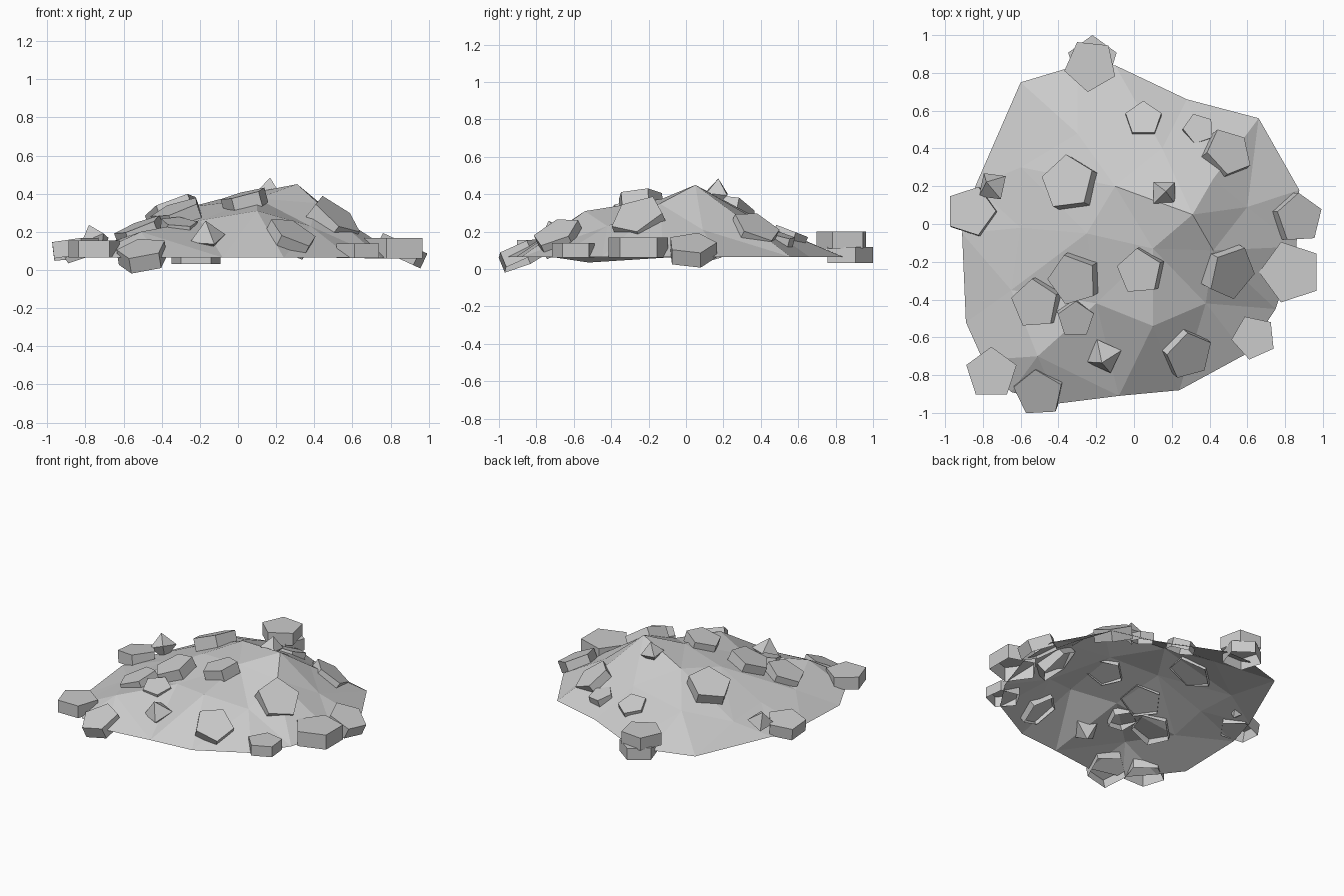
import bpy, bmesh, math
from mathutils import Vector, Matrix
from mathutils.geometry import delaunay_2d_cdt

if "Cube" in bpy.data.objects:
    bpy.data.objects.remove(bpy.data.objects["Cube"])


def add_object(name, bm):
    mesh = bpy.data.meshes.new(name)
    bm.to_mesh(mesh)
    bm.free()
    obj = bpy.data.objects.new(name, mesh)
    bpy.context.collection.objects.link(obj)
    return obj


# Mound: faceted open shell, triangulated from a rim and a few ridge points
rim = [(-.60, .75), (-.30, .84), (-.10, .84), (.28, .66), (.66, .56), (.875, .18),
       (.86, -.12), (.75, -.45), (.59, -.69), (.24, -.88), (-.08, -.91),
       (-.40, -.95), (-.65, -.89), (-.80, -.72), (-.89, -.52), (-.91, -.05), (-.84, .20)]
ridge = [(.31, .05, .45), (.10, -.13, .375), (-.10, .20, .37), (.10, -.54, .31),
         (-.51, -.70, .20), (-.30, .48, .22), (.60, .09, .21), (.42, -.14, .35),
         (.42, .24, .31), (.15, .40, .25), (-.60, -.02, .17), (-.25, -.05, .33),
         (-.20, -.42, .26), (.38, -.42, .23), (-.60, .30, .15), (-.65, -.35, .15)]
points = [(x, y, .035 if (x, y) == (-.89, -.52) else .065) for x, y in rim] + ridge
n = len(rim)
flat, _, tris, *_ = delaunay_2d_cdt([Vector(p[:2]) for p in points],
                                    [(i, (i + 1) % n) for i in range(n)], [], 1, 1e-5)
bm = bmesh.new()
verts = [bm.verts.new(p) for p in points]
for t in tris:
    bm.faces.new([verts[i] for i in t])
bm.normal_update()
for f in bm.faces:
    if f.normal.z < 0:
        f.normal_flip()
add_object("mound", bm)


def tilt(x, y, z, nx, ny, turn):
    """Place a part at a point, leaning along (nx, ny), turned about its own axis."""
    normal = Vector((nx, ny, math.sqrt(1 - nx * nx - ny * ny)))
    lean = Vector((0, 0, 1)).rotation_difference(normal).to_matrix().to_4x4()
    return Matrix.Translation((x, y, z)) @ lean @ Matrix.Rotation(math.radians(turn), 4, 'Z')


def slab(name, up, down, x, y, z, r, turn, nx=0, ny=0):
    """Five-sided stone with an open underside."""
    bm = bmesh.new()
    ring = [(r * math.cos(a * math.tau / 5), r * math.sin(a * math.tau / 5)) for a in range(5)]
    low, top = [[bm.verts.new((u, v, h * r)) for u, v in ring] for h in (-down, up)]
    bm.faces.new(top)
    for i in range(5):
        j = (i + 1) % 5
        bm.faces.new((low[i], low[j], top[j], top[i]))
    bm.transform(tilt(x, y, z, nx, ny, turn))
    add_object(name, bm)


def crystal(name, x, y, z, r, turn, nx=0, ny=0):
    bm = bmesh.new()
    for r1, r2, s in ((r, 0, 1), (0, r, -1)):
        bmesh.ops.create_cone(bm, segments=4, radius1=r1, radius2=r2, depth=r,
                              matrix=Matrix.Translation((0, 0, s * r / 2)))
    bmesh.ops.remove_doubles(bm, verts=bm.verts, dist=1e-4)
    bm.transform(tilt(x, y, z, nx, ny, turn))
    add_object(name, bm)


# Thick pentagonal stones around the edge
edge_stones = [(-.23, .84, .155, .142, 264), (-.22, .865, .075, .135, 90),
               (-.755, -.79, .11, .14, 90), (.83, -.255, .115, .168, 180),
               (.635, -.60, .10, .12, 186), (-.86, .065, .11, .135, 0, -.12, .08),
               (-.50, -.88, .075, .135, 95, -.15, -.38), (.86, .03, .10, .135, 165, .42, 0)]
for i, s in enumerate(edge_stones):
    slab(f"edge_stone_{i + 1}", .32, .32, *s)

# Slope stones, sunk a little into the mound
slope_stones = [(.05, .55, .185, .10, 90, 0, .36), (.34, .50, .165, .085, 110, .15, .25),
                (.49, .37, .205, .135, 115, .45, .38), (-.34, .215, .31, .15, 95, -.36, .18),
                (-.315, -.29, .295, .14, 180, -.32, -.2), (.035, -.25, .37, .125, 95, -.25, -.08),
                (-.515, -.42, .205, .135, 95, -.36, -.12), (-.31, -.50, .23, .10, 90, .08, -.25),
                (.28, -.685, .175, .135, 100, .42, -.38), (.50, -.25, .265, .15, 65, .58, -.32)]
for i, s in enumerate(slope_stones):
    slab(f"slope_stone_{i + 1}", .24, .40, *s)

# Small eight-sided pebbles
for i, s in enumerate([(.16, .165, .405, .08, 45, .1, .1), (-.16, -.70, .165, .10, 20, -.1, -.35),
                       (-.75, .20, .155, .09, 35, -.35, .25)]):
    crystal(f"pebble_{i + 1}", *s)
